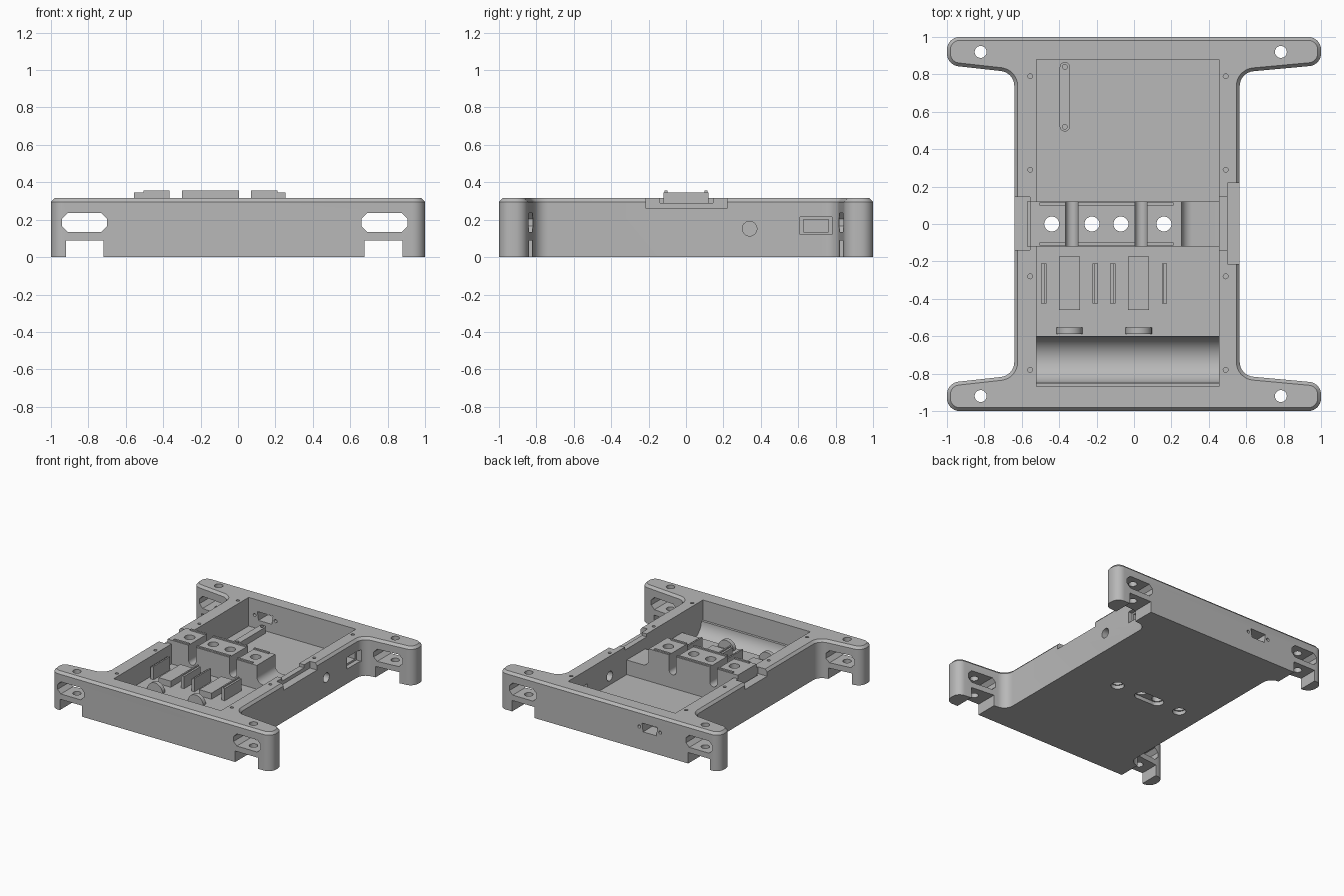
import bpy, bmesh, math
from mathutils import Vector, Matrix

if "Cube" in bpy.data.objects:
    bpy.data.objects.remove(bpy.data.objects["Cube"], do_unlink=True)

grey = bpy.data.materials.new("plain_grey")
grey.use_nodes = True
colour = (0.48, 0.48, 0.48, 1)
grey.diffuse_color = colour
grey.node_tree.nodes["Principled BSDF"].inputs["Base Color"].default_value = colour
H = 0.315


def make(name, bm):
    bmesh.ops.recalc_face_normals(bm, faces=bm.faces)
    mesh = bpy.data.meshes.new(name)
    bm.to_mesh(mesh)
    bm.free()
    mesh.materials.append(grey)
    ob = bpy.data.objects.new(name, mesh)
    bpy.context.collection.objects.link(ob)
    return ob


def loft(name, rings):
    """Closed solid through a stack of equal-length rings."""
    bm = bmesh.new()
    loops = [[bm.verts.new(p) for p in ring] for ring in rings]
    for a, b in zip(loops, loops[1:]):
        for i in range(len(a)):
            j = (i + 1) % len(a)
            bm.faces.new((a[i], a[j], b[j], b[i]))
    bm.faces.new(loops[0])
    bm.faces.new(loops[-1])
    return make(name, bm)


def box(name, x0, x1, y0, y1, z0, z1):
    flat = ((x0, y0), (x1, y0), (x1, y1), (x0, y1))
    return loft(name, [[(x, y, z) for x, y in flat] for z in (z0, z1)])


def prism_y(name, outline, y0, y1):
    return loft(name, [[(x, y, z) for x, z in outline] for y in (y0, y1)])


def cylinder(name, centre, r, length, axis="Z", n=32):
    bm = bmesh.new()
    turn = {"X": Matrix.Rotation(math.pi / 2, 4, "Y"),
            "Y": Matrix.Rotation(math.pi / 2, 4, "X"), "Z": Matrix()}[axis]
    bmesh.ops.create_cone(bm, cap_ends=True, segments=n, radius1=r, radius2=r,
                          depth=length, matrix=Matrix.Translation(centre) @ turn)
    return make(name, bm)


def rounded(corners, n=8):
    """Polygon with a tangent arc at every (x, y, radius) corner."""
    out = []
    for i, (x, y, r) in enumerate(corners):
        p = Vector((x, y))
        a = (Vector(corners[i - 1][:2]) - p).normalized()
        b = (Vector(corners[(i + 1) % len(corners)][:2]) - p).normalized()
        half = a.angle(b) / 2
        centre = p + (a + b).normalized() * (r / math.sin(half))
        start = p + a * (r / math.tan(half)) - centre
        end = p + b * (r / math.tan(half)) - centre
        sweep = start.angle_signed(end)
        for k in range(n + 1):
            t = -sweep * k / n
            c, s = math.cos(t), math.sin(t)
            out.append(centre + Vector((start.x * c - start.y * s, start.x * s + start.y * c)))
    return out


def inset(pts, d):
    """Move a counter-clockwise outline inwards by d."""
    out = []
    for i, p in enumerate(pts):
        a = (p - pts[i - 1]).normalized()
        b = (pts[(i + 1) % len(pts)] - p).normalized()
        na, nb = Vector((-a.y, a.x)), Vector((-b.y, b.x))
        out.append(p + (na + nb) * (d / (1 + na.dot(nb))))
    return out


def cut(ob, cutter):
    cutter.hide_render = True
    mod = ob.modifiers.new("cut", "BOOLEAN")
    mod.operation, mod.solver, mod.object = "DIFFERENCE", "EXACT", cutter
    bpy.context.view_layer.objects.active = ob
    bpy.ops.object.modifier_apply(modifier=mod.name)
    bpy.data.objects.remove(cutter, do_unlink=True)


# Tray body: wide-armed outline with a chamfered top rim
right = [(1, -1, 0.068), (1, -0.85, 0.068), (0.565, -0.81, 0.08)]
left = [(-0.64, -0.81, 0.08), (-1, -0.85, 0.068), (-1, -1, 0.068)]
back = [(x, -y, r) for x, y, r in (right[::-1] + left[::-1])]
outline = rounded(right + back + left)
rings = [(outline, 0), (outline, H - 0.02), (inset(outline, 0.018), H)]
body = loft("tray_body", [[(p.x, p.y, z) for p in pts] for pts, z in rings])

# Interior pocket: low back floor, raised front floor, round trough
cut(body, box("c", -0.52, 0.455, -0.05, 0.88, 0.08, 1))
cut(body, box("c", -0.52, 0.455, -0.87, -0.04, 0.15, 1))
cut(body, cylinder("c", (-0.0325, -0.725, 0.155), 0.125, 0.975, "X", 48))

# Arms: bottom notches, chamfered slots and bolt holes
for sx0, sx1, nx0, nx1, hx in ((-0.94, -0.70, -0.92, -0.72, -0.82),
                               (0.66, 0.905, 0.675, 0.88, 0.785)):
    c = 0.03
    slot = [(sx0 + c, 0.135), (sx1 - c, 0.135), (sx1, 0.135 + c), (sx1, 0.235 - c),
            (sx1 - c, 0.235), (sx0 + c, 0.235), (sx0, 0.235 - c), (sx0, 0.135 + c)]
    for side in (-1, 1):
        y0, y1 = sorted((side * 0.74, side * 1.1))
        cut(body, prism_y("c", slot, y0, y1))
        cut(body, box("c", nx0, nx1, y0, y1, -0.1, 0.09))
        cut(body, cylinder("c", (hx, side * 0.92, 0.2), 0.032, 0.6))

# Rim screw holes
for x in (-0.555, 0.49):
    for y in (-0.78, -0.28, 0.29, 0.79):
        cut(body, cylinder("c", (x, y, H), 0.013, 0.12, n=16))

# Rim recesses
cut(body, box("c", -0.8, -0.555, -0.14, 0.145, 0.26, 1))
cut(body, box("c", -0.57, -0.5, -0.12, 0.12, 0.2, 1))
cut(body, box("c", 0.5, 0.8, -0.215, 0.22, 0.26, 1))
cut(body, box("c", 0.44, 0.51, -0.14, 0.145, 0.29, 1))

# Side wall openings
cut(body, cylinder("c", (0.5, 0.34, 0.152), 0.039, 0.2, "X"))
cut(body, box("c", 0.53, 0.7, 0.61, 0.78, 0.12, 0.215))
cut(body, box("c", 0.4, 0.7, 0.628, 0.762, 0.135, 0.2))

# Back wall connector opening with two screws
port = [(-0.43, 0.15), (-0.31, 0.15), (-0.30, 0.22), (-0.44, 0.22)]
cut(body, prism_y("c", port, 0.8, 1.1))
for x in (-0.465, -0.275):
    cut(body, cylinder("c", (x, 0.95, 0.185), 0.013, 0.3, "Y", 16))

# Floor holes, the two middle ones joined by a slot underneath
holes = (-0.44, -0.225, -0.07, 0.16)
for x in holes:
    cut(body, cylinder("c", (x, 0, 0), 0.05, 0.06))
    cut(body, cylinder("c", (x, 0, 0.1), 0.04, 0.5))
cut(body, box("c", holes[1], holes[2], -0.0498, 0.0498, -0.1, 0.0301))

# Central clamp block with U grooves and bored holes
block = box("clamp_block", -0.555, 0.255, -0.12, 0.12, 0.06, 0.345)
for x in (-0.3325, 0.0375):
    r, low = 0.0325, 0.19
    arc = [(x + r * math.cos(t), low + r + r * math.sin(t))
           for t in (math.pi + math.pi * k / 12 for k in range(13))]
    cut(block, prism_y("c", arc + [(x + r, 1), (x - r, 1)], -0.3, 0.3))
for x in holes:
    cut(block, cylinder("c", (x, 0, 0.2), 0.04, 0.6))

# Thin lips on the block, broken at the grooves
lips = []
for x0, x1 in ((-0.505, -0.365), (-0.3, 0.005), (0.07, 0.21)):
    for y in (-0.107, 0.107):
        lips.append(box("block_lip", x0, x1, y - 0.008, y + 0.008, 0.34, 0.355))

# Shelf between block and wall with a concave fillet
fillet = [(0.31 - 0.055 * math.sin(t), 0.255 - 0.055 * math.cos(t))
          for t in (math.pi / 2 * k / 8 for k in range(9))]
shelf = prism_y("side_shelf", [(0.25, 0.06), (0.46, 0.06), (0.46, 0.2)] + fillet
                + [(0.25, 0.255)], -0.12, 0.12)

# Front supports: pads, clips and round-topped tabs
parts = []
for x in (-0.345, 0.025):
    parts.append(box("support_pad", x - 0.056, x + 0.056, -0.46, -0.175, 0.14, 0.2))
    for dx in (-0.138, 0.138):
        parts.append(box("support_clip", x + dx - 0.014, x + dx + 0.014, -0.425, -0.21, 0.14, 0.25))
        s = math.copysign(0.008, dx)
        parts.append(box("clip_hook", x + dx - 0.006 - s, x + dx + 0.006 - s,
                         -0.425, -0.21, 0.24, 0.26))
    parts.append(cylinder("round_tab", (x, -0.57, 0.15), 0.07, 0.035, "Y"))

# Board rest strip behind the connector, with two pilot holes
strip_outline = rounded([(-0.397, 0.495, 0.025), (-0.343, 0.495, 0.025),
                         (-0.343, 0.865, 0.025), (-0.397, 0.865, 0.025)])
strip = loft("board_rest", [[(p.x, p.y, z) for p in strip_outline] for z in (0.07, 0.13)])
for y in (0.52, 0.84):
    cut(strip, cylinder("c", (-0.37, y, 0.13), 0.013, 0.06, n=16))

# Smooth curved walls, keep edges crisp
bpy.ops.object.select_all(action="DESELECT")
for ob in [body, block, shelf, strip] + lips + parts:
    ob.select_set(True)
bpy.context.view_layer.objects.active = body
bpy.ops.object.shade_smooth_by_angle(angle=math.radians(30))
